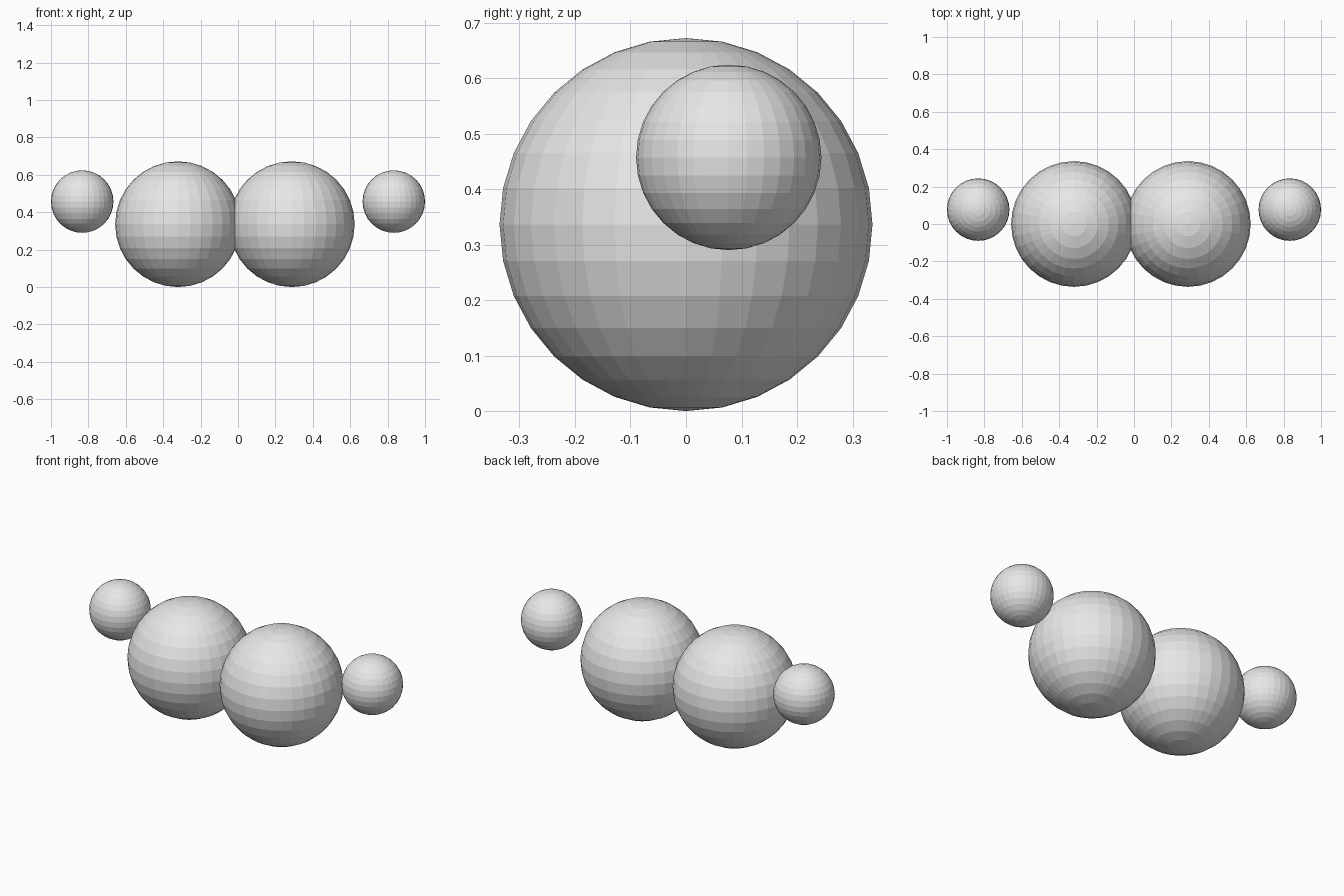
import bpy

# Remove the default cube
cube = bpy.data.objects.get("Cube")
if cube:
    bpy.data.objects.remove(cube, do_unlink=True)

# Single grey material
grey = bpy.data.materials.new("light_grey")
grey.use_nodes = True
colour = (0.8, 0.8, 0.8, 1.0)
grey.diffuse_color = colour
for node in grey.node_tree.nodes:
    if node.type == "BSDF_PRINCIPLED":
        node.inputs["Base Color"].default_value = colour


def add_ball(name, radius, location):
    """Flat-shaded faceted sphere."""
    bpy.ops.mesh.primitive_uv_sphere_add(
        segments=32, ring_count=16, radius=radius, location=location)
    ball = bpy.context.object
    ball.name = name
    ball.data.materials.append(grey)
    bpy.ops.object.shade_flat()
    return ball


# Two large touching balls, slightly overlapping in the middle
LARGE = 0.336
add_ball("right_large_ball", LARGE, (-0.321, 0, LARGE))
add_ball("left_large_ball", LARGE, (0.288, 0, LARGE))

# Two small outer balls, set higher and further back
SMALL = 0.167
for side, sign in (("left", 1), ("right", -1)):
    add_ball(side + "_small_ball", SMALL, (sign * (1 - SMALL), 0.077, 0.457))
